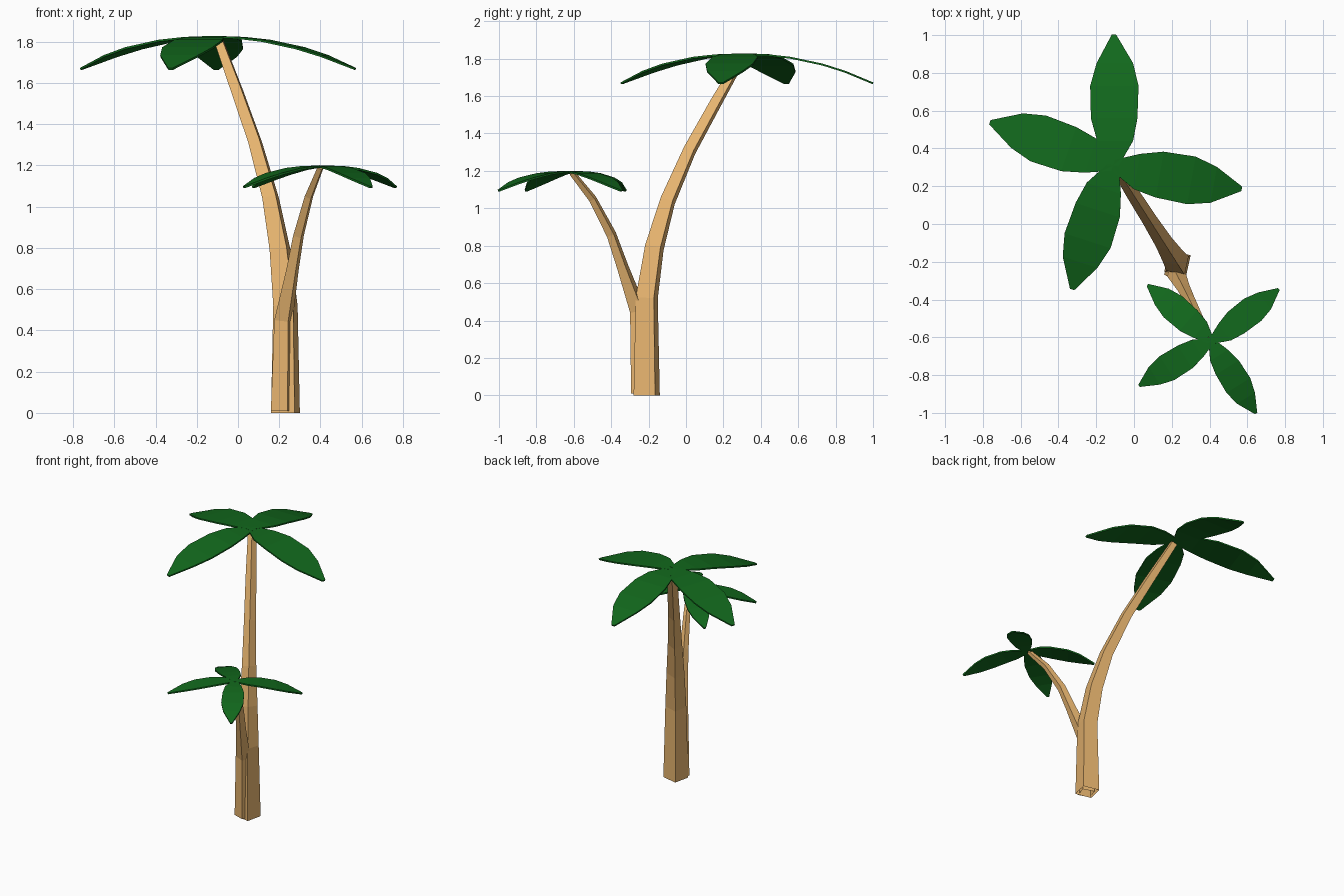
import bpy, bmesh, math
from mathutils import Vector, Matrix

if "Cube" in bpy.data.objects:
    bpy.data.objects.remove(bpy.data.objects["Cube"])


def material(name, rgb):
    m = bpy.data.materials.new(name)
    m.diffuse_color = (*rgb, 1)
    m.use_nodes = True
    m.node_tree.nodes["Principled BSDF"].inputs["Base Color"].default_value = m.diffuse_color
    return m


BARK = material("bark", (0.80, 0.46, 0.16))
GREEN = material("leaf_green", (0.006, 0.14, 0.012))


def make_object(name, bm, mat):
    bmesh.ops.recalc_face_normals(bm, faces=bm.faces)
    me = bpy.data.meshes.new(name)
    bm.to_mesh(me)
    bm.free()
    me.materials.append(mat)
    ob = bpy.data.objects.new(name, me)
    bpy.context.collection.objects.link(ob)
    return ob


def trunk(name, base, top, steps):
    """Four-sided trunk bending from base to top; steps are (fraction, z, radius)."""
    base, top = Vector(base), Vector(top)
    side = Vector((-(top - base).y, (top - base).x, 0)).normalized()
    path = [Vector((*base.lerp(top, f), z)) for f, z, r in steps]
    bm = bmesh.new()
    rings = []
    for i, (f, z, r) in enumerate(steps):
        tangent = path[min(i + 1, len(path) - 1)] - path[max(i - 1, 0)]
        if i == 0:
            tangent = Vector((0, 0, 1))
        out = side.cross(tangent.normalized())
        rings.append([bm.verts.new(path[i] + d * r) for d in (out, side, -out, -side)])
    for a, b in zip(rings, rings[1:]):
        for k in range(4):
            n = (k + 1) % 4
            bm.faces.new((a[k], a[n], b[n], b[k]))
    bm.faces.new(rings[-1])
    return make_object(name, bm, BARK)


# Leaf outline: distance along the leaf, left half-width, right half-width
LEAF = [(0.0, 0.03, 0.03), (0.13, 0.085, 0.105), (0.25, 0.118, 0.128),
        (0.42, 0.122, 0.134), (0.54, 0.088, 0.105), (0.69, 0.008, 0.016)]


def leaf(name, crown, angle, length, width):
    """Thin drooping leaf growing outward from the crown point."""
    bm = bmesh.new()
    rows = []
    for u, left, right in LEAF:
        drop = -0.155 * (u / 0.69) ** 2.1
        rows.append([bm.verts.new((u * length, v * width, drop * length))
                     for v in (left, -right)])
    for a, b in zip(rows, rows[1:]):
        bm.faces.new((a[0], a[1], b[1], b[0]))
    ob = make_object(name, bm, GREEN)
    ob.matrix_world = Matrix.Translation(crown) @ Matrix.Rotation(math.radians(angle), 4, 'Z')
    solid = ob.modifiers.new("thickness", 'SOLIDIFY')
    solid.thickness = 0.01
    solid.offset = 0
    return ob


# Trunks
trunk("tall_trunk", (0.23, -0.21), (-0.095, 0.30),
      [(0, 0, 0.083), (0, 0.52, 0.070), (0.08, 0.79, 0.060), (0.22, 1.04, 0.048),
       (0.45, 1.31, 0.040), (0.72, 1.56, 0.036), (1, 1.81, 0.028)])
trunk("short_trunk", (0.213, -0.24), (0.40, -0.61),
      [(0, 0.01, 0.060), (0.04, 0.45, 0.050), (0.27, 0.69, 0.034),
       (0.43, 0.86, 0.029), (0.70, 1.05, 0.023), (1, 1.19, 0.017)])

# Leaf crowns
for i, a in enumerate((90, 161, 252, -10)):
    leaf(f"tall_leaf_{i + 1}", (-0.11, 0.31, 1.823), a, 1.0, 1.0)
for i, a in enumerate((38, -58, 212, 139)):
    leaf(f"short_leaf_{i + 1}", (0.41, -0.62, 1.195), a, 0.65, 0.58)
